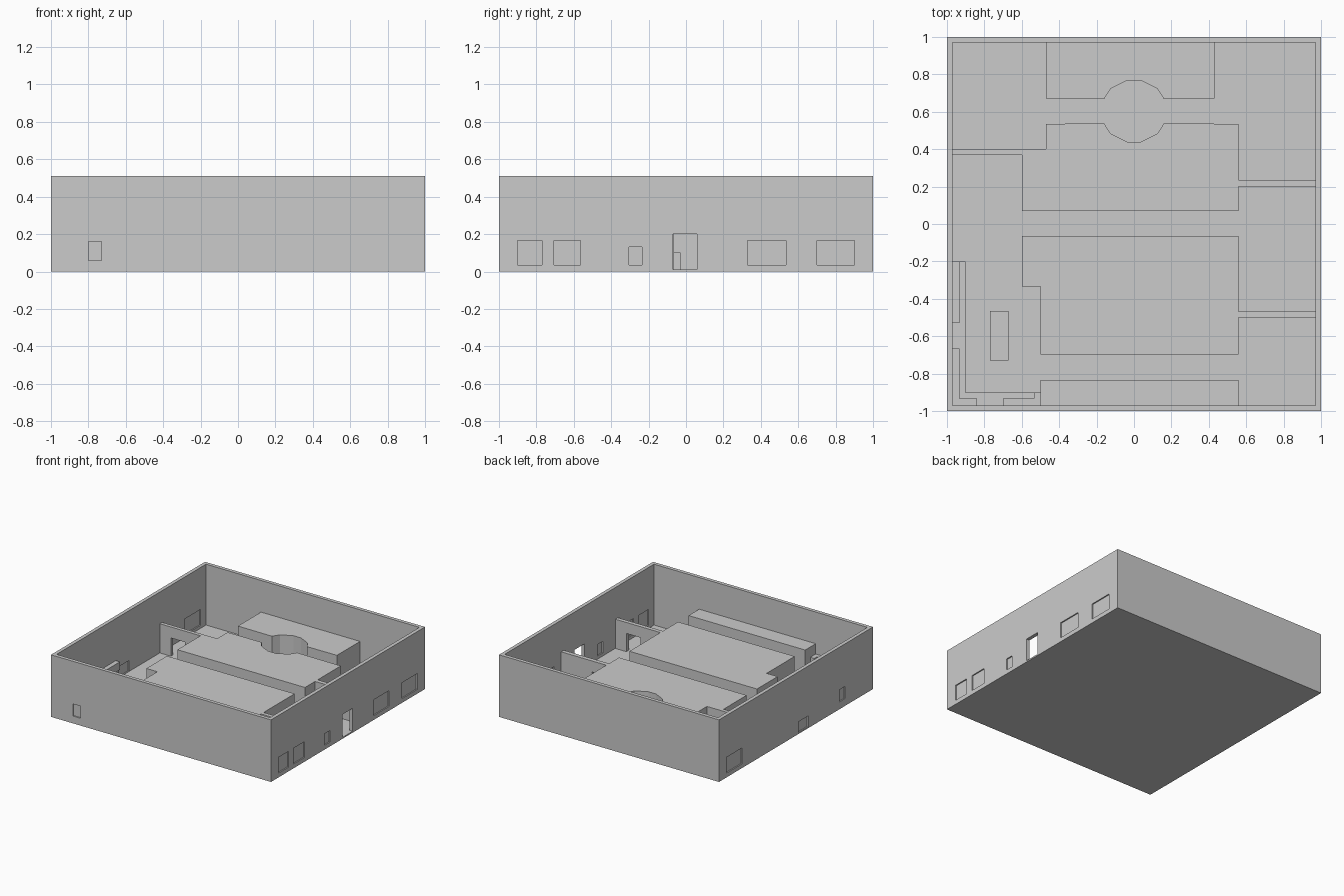
import bpy, bmesh

if "Cube" in bpy.data.objects:
    bpy.data.objects.remove(bpy.data.objects["Cube"])

FLOOR, TOP, ROOM = 0.01, 0.51, 0.25   # floor level, outer wall top, inner wall top


def finish(name, bm):
    bmesh.ops.recalc_face_normals(bm, faces=bm.faces)
    me = bpy.data.meshes.new(name)
    bm.to_mesh(me)
    bm.free()
    ob = bpy.data.objects.new(name, me)
    bpy.context.scene.collection.objects.link(ob)
    return ob


def boxes(name, items):
    """One mesh from boxes given as (x0, x1, y0, y1, z0, z1)."""
    bm = bmesh.new()
    for x0, x1, y0, y1, z0, z1 in items:
        vs = bmesh.ops.create_cube(bm, size=1)['verts']
        for v in vs:
            v.co.x = x1 if v.co.x > 0 else x0
            v.co.y = y1 if v.co.y > 0 else y0
            v.co.z = z1 if v.co.z > 0 else z0
    return finish(name, bm)


def prism(name, pts, z0=FLOOR, z1=ROOM):
    """Floor-plan outline raised to a flat top."""
    bm = bmesh.new()
    f = bm.faces.new([bm.verts.new((x, y, z0)) for x, y in pts])
    r = bmesh.ops.extrude_face_region(bm, geom=[f])
    for v in r['geom']:
        if isinstance(v, bmesh.types.BMVert):
            v.co.z = z1
    return finish(name, bm)


def cut(ob, cutter):
    m = ob.modifiers.new(cutter.name, 'BOOLEAN')
    m.operation, m.solver, m.object = 'DIFFERENCE', 'EXACT', cutter
    cutter.hide_render = True
    cutter.hide_viewport = False
    cutter.display_type = 'WIRE'


# Window openings: (start, end, bottom, top) along each wall
east = [(-0.90, -0.77, .035, .165), (-0.705, -0.565, .035, .165),
        (-0.305, -0.235, .035, .13), (0.33, 0.535, .035, .165), (0.70, 0.90, .035, .165)]
west = [(0.70, 0.90, .035, .165), (-0.16, -0.03, .012, .10), (-0.635, -0.565, .06, .16)]
south = [(-0.80, -0.73, .06, .16)]


def openings(near, far, grow=0.0):
    """Boxes filling the window openings between two depths from the centre."""
    out = []
    for side, wins in ((1, east), (-1, west)):
        a, b = sorted((side * near, side * far))
        out += [(a, b, s - grow, e + grow, z0 - grow, z1 + grow) for s, e, z0, z1 in wins]
    out += [(s - grow, e + grow, -far, -near, z0 - grow, z1 + grow) for s, e, z0, z1 in south]
    return out


# Outer shell with floor, windows and entrance
shell = boxes("outer_shell", [(-1, 1, -1, 1, 0, TOP)])
cut(shell, boxes("interior_cutter", [(-.97, .97, -.97, .97, FLOOR, 0.7)]))
entrance = (0.95, 1.05, -0.07, 0.06, 0.012, 0.20)
cut(shell, boxes("opening_cutter", openings(0.95, 1.05) + [entrance]))
boxes("window_panes", openings(0.98, 0.99, 0.002))

# Faceted round hall between the two northern blocks
arc = [(-0.16, 0.065), (-0.125, 0.12), (-0.035, 0.165),
       (0.035, 0.165), (0.125, 0.12), (0.16, 0.065)]
hall_y = 0.603

# Inner solid blocks and the thin room walls joined to them
prism("north_block", [(-.47, .97), (-.47, .67)] + [(x, hall_y + y) for x, y in arc]
      + [(.43, .67), (.43, .97)])
mid_north = prism("middle_north_block",
                  [(-.97, .37), (-.97, .40), (-.47, .40), (-.47, .535)]
                  + [(x, hall_y - y) for x, y in arc]
                  + [(.56, .535), (.56, .235), (.97, .235), (.97, .20),
                     (.56, .20), (.56, .07), (-.60, .07), (-.60, .37)])
mid_south = prism("middle_south_block",
                  [(-.60, -.065), (.56, -.065), (.56, -.467), (.97, -.467), (.97, -.50),
                   (.56, -.50), (.56, -.697), (-.50, -.697), (-.50, -.333), (-.60, -.333)])
boxes("south_block", [(-.50, .56, -.97, -.833, FLOOR, ROOM)])

# Doorways through the thin walls
cut(mid_north, boxes("north_doorway_cutter", [(-.87, -.74, .34, .43, 0, .16),
                                              (.575, .69, .17, .26, 0, .16)]))
cut(mid_south, boxes("south_doorway_cutter", [(.74, .87, -.53, -.44, 0, .16)]))

# Kitchen: corner counter, wall cupboards, tall cupboard, island
prism("kitchen_counter", [(-.97, -.20), (-.97, -.97), (-.535, -.97), (-.535, -.90),
                          (-.90, -.90), (-.90, -.20)], FLOOR, .06)
boxes("wall_cupboards", [(-.97, -.933, -.53, -.20, .10, .165),
                         (-.70, -.535, -.97, -.933, .10, .165)])
prism("corner_cupboard", [(-.97, -.665), (-.97, -.97), (-.84, -.97), (-.84, -.933),
                          (-.933, -.933), (-.933, -.665)], .10, .165)
boxes("tall_cupboard", [(-.535, -.50, -.97, -.90, FLOOR, .165)])
boxes("kitchen_island", [(-.77, -.67, -.73, -.465, FLOOR, .06)])
